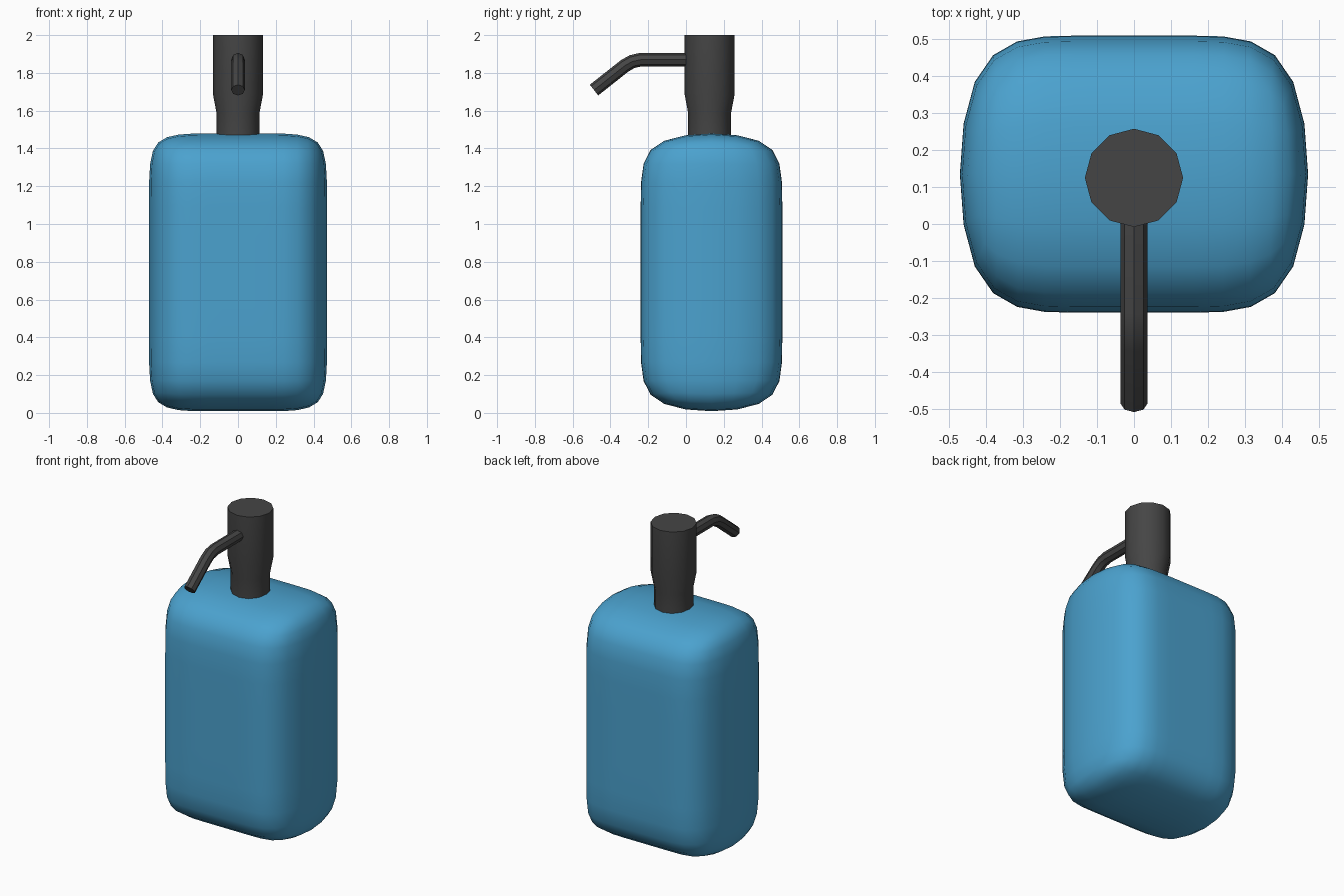
import bpy, bmesh, math
from mathutils import Matrix, Vector

if "Cube" in bpy.data.objects:
    bpy.data.objects.remove(bpy.data.objects["Cube"])


def material(name, color):
    m = bpy.data.materials.new(name)
    m.diffuse_color = (*color, 1)
    m.use_nodes = True
    m.node_tree.nodes["Principled BSDF"].inputs["Base Color"].default_value = m.diffuse_color
    return m


def add_object(name, data, mat):
    ob = bpy.data.objects.new(name, data)
    bpy.context.collection.objects.link(ob)
    data.materials.append(mat)
    return ob


def shade(ob, angle):
    bpy.ops.object.select_all(action='DESELECT')
    ob.select_set(True)
    bpy.context.view_layer.objects.active = ob
    bpy.ops.object.shade_smooth_by_angle(angle=math.radians(angle))


blue = material("blue", (0.07, 0.36, 0.62))
dark = material("dark_grey", (0.06, 0.06, 0.06))

# Bottle: box cage with support loops in x and z, subdivided
A, B, H = 0.485, 0.375, 0.748
bm = bmesh.new()
bmesh.ops.create_cube(bm, size=2, matrix=Matrix.Diagonal((A, B, H, 1)))
for axis, pos in ((Vector((1, 0, 0)), A / 3), (Vector((0, 0, 1)), 0.44)):
    for s in (-1, 1):
        bmesh.ops.bisect_plane(bm, geom=bm.verts[:] + bm.edges[:] + bm.faces[:],
                               plane_co=axis * pos * s, plane_no=axis)
bmesh.ops.translate(bm, verts=bm.verts, vec=(0, 0.135, 0.744))
for f in bm.faces:
    f.smooth = True
me = bpy.data.meshes.new("bottle")
bm.to_mesh(me)
bm.free()
bottle = add_object("bottle", me, blue)
sub = bottle.modifiers.new("subdivision", 'SUBSURF')
sub.levels = sub.render_levels = 2

# Pump head: twelve-sided lathe with a tapered neck
bm = bmesh.new()
rings = []
for r, z in ((0.114, 1.45), (0.114, 1.59), (0.133, 1.69), (0.133, 2.0)):
    rings.append([bm.verts.new((r * math.cos(i * math.pi / 6),
                                0.125 + r * math.sin(i * math.pi / 6), z))
                  for i in range(12)])
for lo, hi in zip(rings, rings[1:]):
    for i in range(12):
        j = (i + 1) % 12
        bm.faces.new((lo[i], lo[j], hi[j], hi[i]))
bm.faces.new(rings[0][::-1])
bm.faces.new(rings[-1])
me = bpy.data.meshes.new("pump_head")
bm.to_mesh(me)
bm.free()
shade(add_object("pump_head", me, dark), 40)

# Spout: round tube swept along a bent path
cu = bpy.data.curves.new("spout", 'CURVE')
cu.dimensions = '3D'
cu.bevel_depth = 0.036
cu.bevel_resolution = 2
cu.use_fill_caps = True
path = ((0.08, 1.87), (-0.24, 1.87), (-0.285, 1.86), (-0.325, 1.837), (-0.487, 1.709))
sp = cu.splines.new('POLY')
sp.points.add(len(path) - 1)
for p, (y, z) in zip(sp.points, path):
    p.co = (0, y, z, 1)
spout = add_object("spout", cu, dark)
bpy.ops.object.select_all(action='DESELECT')
spout.select_set(True)
bpy.context.view_layer.objects.active = spout
bpy.ops.object.convert(target='MESH')
shade(bpy.context.view_layer.objects.active, 40)
